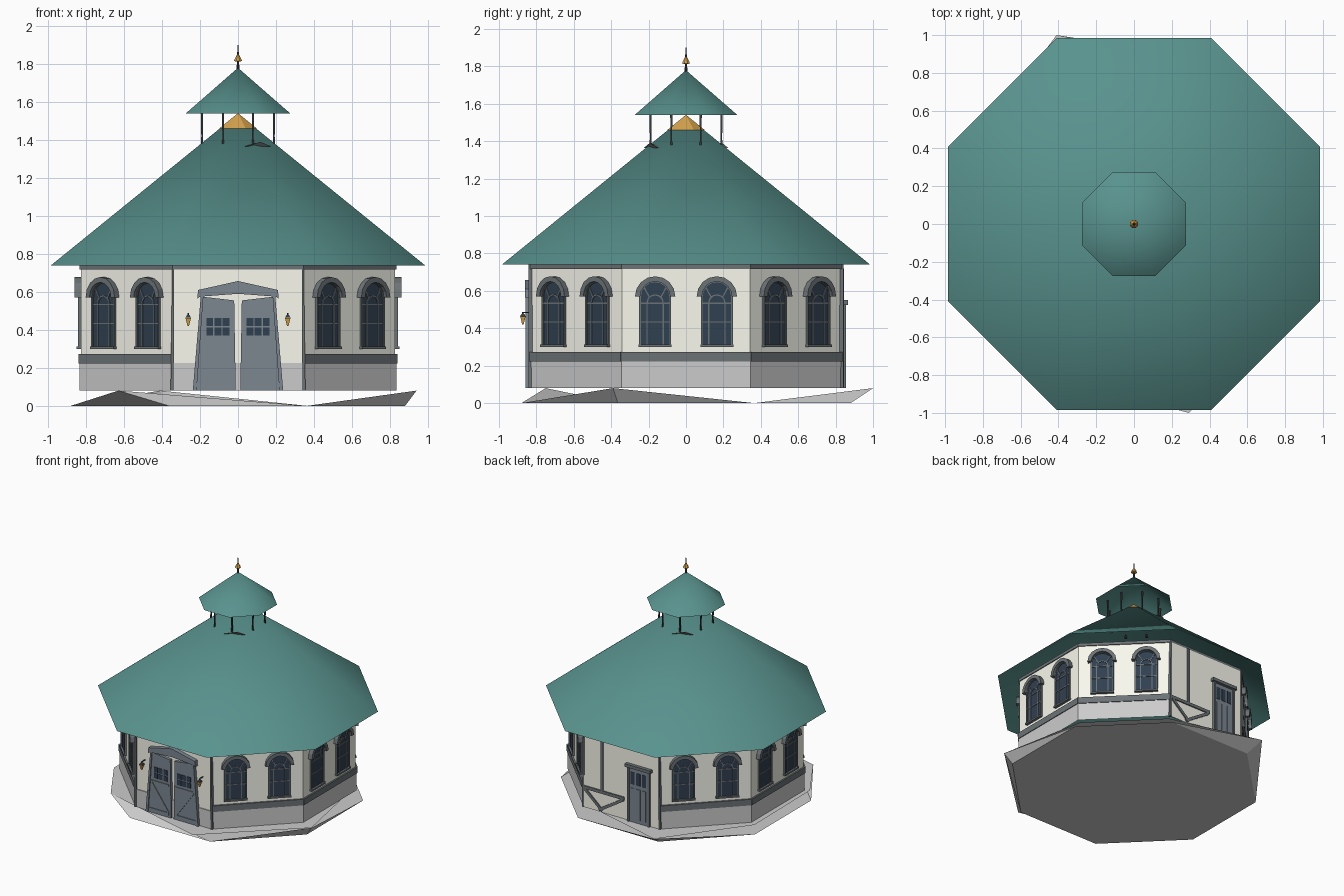
import bpy, bmesh
from math import pi, sin, cos, radians
from mathutils import Matrix, Vector

if "Cube" in bpy.data.objects:
    bpy.data.objects.remove(bpy.data.objects["Cube"])


def material(name, r, g, b):
    m = bpy.data.materials.new(name)
    m.diffuse_color = (r, g, b, 1)
    m.use_nodes = True
    m.node_tree.nodes["Principled BSDF"].inputs["Base Color"].default_value = m.diffuse_color
    return m


TEAL = material("teal_roof", .10, .29, .27)
CREAM = material("cream_plaster", .95, .95, .86)
STONE = material("pale_stone", .60, .60, .60)
TRIM = material("slate_trim", .15, .17, .18)
WOOD = material("door_paint", .20, .24, .28)
GLASS = material("dark_glass", .03, .05, .08)
GOLD = material("gold", .70, .38, .08)
DARK = material("dark_iron", .04, .045, .05)


def make(name, verts, faces, mat=None, smooth=False):
    me = bpy.data.meshes.new(name)
    me.from_pydata([tuple(v) for v in verts], [], faces)
    bm = bmesh.new()
    bm.from_mesh(me)
    if smooth:  # closes roof tips to a single point
        bmesh.ops.remove_doubles(bm, verts=bm.verts, dist=.002)
    bmesh.ops.recalc_face_normals(bm, faces=bm.faces)
    for f in bm.faces:
        f.smooth = smooth
    bm.to_mesh(me)
    bm.free()
    if mat:
        me.materials.append(mat)
    ob = bpy.data.objects.new(name, me)
    bpy.context.collection.objects.link(ob)
    return ob


def octagon(ap, z, n=8):
    r = ap / cos(pi / n)
    return [(r * cos((k + .5) * 2 * pi / n), r * sin((k + .5) * 2 * pi / n), z) for k in range(n)]


def loft(name, profile, mat=None, smooth=False, n=8, at=(0, 0), caps=True):
    """Stack of regular rings given as (apothem, height)."""
    v = [(x + at[0], y + at[1], z) for ap, h in profile for x, y, z in octagon(max(ap, .0004), h, n)]
    f = [(i * n + k, i * n + (k + 1) % n, (i + 1) * n + (k + 1) % n, (i + 1) * n + k)
         for i in range(len(profile) - 1) for k in range(n)]
    if caps:
        f += [tuple(range(n)), tuple(range(len(v) - n, len(v)))]
    return make(name, v, f, mat, smooth)


def place(ob, ang, u=0):
    """Turn a front-facing part onto the wall whose normal points to ang."""
    ob.matrix_world = Matrix.Rotation(radians(ang + 90), 4, 'Z') @ Matrix.Translation((u, 0, 0))
    return ob


def plate(name, pts, d0, d1, mat=None, ang=-90):
    """Polygon (u, z) on a wall, extruded from distance d0 to d1."""
    n = len(pts)
    v = [(u, -d, z) for d in (d0, d1) for u, z in pts]
    f = [tuple(range(n)), tuple(range(n, 2 * n))]
    f += [(k, (k + 1) % n, n + (k + 1) % n, n + k) for k in range(n)]
    return place(make(name, v, f, mat), ang)


def rect(name, u0, u1, z0, z1, d0, d1, mat=None, ang=-90):
    return plate(name, [(u0, z0), (u1, z0), (u1, z1), (u0, z1)], d0, d1, mat, ang)


def beam(name, a, b, w, d0, d1, mat, ang):
    a, b = Vector(a), Vector(b)
    s = (b - a).normalized().orthogonal() * w / 2
    return plate(name, [a + s, b + s, b - s, a - s], d0, d1, mat, ang)


def band(name, inner, outer, d0, d1, mat):
    """Strip between two matching outlines, extruded."""
    n = len(inner)
    v = [(u, -d, z) for d in (d0, d1) for row in (inner, outer) for u, z in row]
    f = []
    for k in range(n - 1):
        q = [k, k + 1, n + k + 1, n + k]
        f += [tuple(q), tuple(i + 2 * n for i in q),
              (k, k + 1, 2 * n + k + 1, 2 * n + k), (n + k, n + k + 1, 3 * n + k + 1, 3 * n + k)]
    f += [(0, n, 3 * n, 2 * n), (n - 1, 2 * n - 1, 4 * n - 1, 3 * n - 1)]
    return make(name, v, f, mat)


def arch(r, spring, foot=None, n=8):
    p = [(r * cos(pi * k / n), spring + r * sin(pi * k / n)) for k in range(n + 1)]
    return p if foot is None else [(r, foot)] + p + [(-r, foot)]


# Ground slab: regular foot, uneven top, some sides open
top = [(.80, .33), (.33, .80), (-.41, 1.0), (-.88, .37), (-.87, -.365), (-.63, -.75), (.29, -1.0), (.94, -.39)]
v = octagon(.88, 0) + [(x, y, .08) for x, y in top]
f = [tuple(range(8)), tuple(range(8, 16)),
     (4, 5, 13), (5, 6, 13), (6, 7, 15), (7, 0, 15), (1, 2, 10), (2, 3, 10)]
make("ground_slab", v, f)

# Walls, roofs and lantern
loft("plinth", [(.835, .08), (.835, .225), (.828, .225)], STONE, caps=False)
loft("plaster_wall", [(.828, .22), (.828, .74)], CREAM, caps=False)
loft("wall_top_band", [(.828, .718), (.835, .718), (.835, .742), (.828, .742)], TRIM, caps=False)
loft("main_roof", [(.985, .74), (0, 1.538)], TEAL, True, caps=False)
loft("roof_cap", [(.100, 1.46), (0, 1.541)], GOLD, caps=False)
loft("lantern_roof", [(.275, 1.54), (0, 1.78)], TEAL, True, caps=False)
for k in range(8):
    a = (k + .5) * pi / 4
    loft("lantern_post", [(.006, 1.36), (.004, 1.42), (.006, 1.54)], DARK, n=4,
         at=(.205 * cos(a), .205 * sin(a)))
for s in (1, -1):
    make("lantern_floor_edge", [(.03 * s, -.225 * s, 1.365), (.175 * s, -.15 * s, 1.365),
                                (.12 * s, -.195 * s, 1.39), (.1 * s, -.1 * s, 1.365)],
         [(0, 1, 2), (0, 2, 3), (1, 3, 2), (0, 3, 1)], TRIM)

# Finial
loft("finial_spike", [(.010, 1.76), (.006, 1.80), (.005, 1.85), (.001, 1.905)], DARK)
loft("finial_bead", [(.006, 1.812), (.021, 1.816), (.018, 1.826), (.004, 1.852)], GOLD)

# Arched windows: two on each of the six plain sides
SP = .57
parts = [
    plate("window_glass", arch(.078, SP, .31), .82, .834, GLASS),
    band("window_frame", arch(.076, SP, .31), arch(.086, SP, .31), .82, .842, TRIM),
    band("window_hood", arch(.080, SP), arch(.108, SP), .82, .862, TRIM),
    rect("window_sill", -.088, .088, .30, .313, .82, .85, TRIM),
    band("window_tracery", arch(.040, .535, .31, 6), arch(.047, .535, .31, 6), .83, .839, TRIM),
    rect("window_bar", -.078, .078, .43, .437, .83, .839, TRIM),
    rect("window_bar_upper", -.078, .078, .53, .537, .83, .839, TRIM),
]
for s in (1, -1):
    parts.append(beam("window_spoke", (.03 * s, .565), (.06 * s, .62), .007, .83, .839, TRIM, -90))
for ang in (-45, 0, 45, 135, 180, 225):
    rect("wall_band", -.347, .347, .222, .272, .828, .841, TRIM, ang)
    for u in (-.165, .165):
        for p in parts:
            c = p.copy()
            bpy.context.collection.objects.link(c)
            place(c, ang, u)
for p in parts:
    bpy.data.objects.remove(p)

# Corner posts beside the front and back walls
for ang in (-90, 90):
    for s in (1, -1):
        plate("corner_post", [(.355 * s, .08), (.338 * s, .08), (.336 * s, .74), (.346 * s, .74)],
              .82, .842, TRIM, ang)

# Front double doors, gable, lamps
for s in (1, -1):
    plate("door_leaf", [(.235 * s, .08), (.012 * s, .08), (.02 * s, .555), (.19 * s, .575)], .828, .850, WOOD)
    for i in range(3):
        for z in (.37, .42):
            u = (.045 + i * .043) * s
            rect("door_pane", u, u + .036 * s, z, z + .042, .845, .853, GLASS)
    rect("door_rail", .03 * s, .195 * s, .335, .35, .845, .856, WOOD)
    rect("door_rail_low", .03 * s, .215 * s, .10, .12, .845, .856, WOOD)
    beam("door_brace", (.035 * s, .12), (.19 * s, .335), .014, .845, .856, WOOD, -90)
    plate("door_jamb", [(.238 * s, .08), (.218 * s, .08), (.182 * s, .58), (.196 * s, .58)], .828, .858, WOOD)
    # wall lamp
    loft("lamp_glass", [(.004, .42), (.014, .462)], GOLD, n=4, at=(.262 * s, -.872))
    loft("lamp_cap", [(.016, .464), (.003, .482)], DARK, n=4, at=(.262 * s, -.872))
    rect("lamp_arm", .259 * s, .265 * s, .482, .488, .828, .878, DARK)
plate("door_gable", [(-.215, .565), (-.2, .575), (0, .59), (.2, .575), (.215, .565),
                     (.21, .61), (0, .657), (-.21, .61)], .828, .862, WOOD)

# Back wall: timber framing and side door (u runs towards -x here)
B = 90
rect("back_wall_panel", -.338, .338, .08, .72, .828, .837, CREAM, B)
rect("back_post", -.185, -.163, .24, .72, .83, .846, TRIM, B)
rect("back_beam", -.338, .03, .235, .26, .83, .846, TRIM, B)
beam("back_brace_a", (-.33, .235), (-.17, .095), .022, .83, .846, TRIM, B)
beam("back_brace_b", (-.20, .095), (.02, .235), .022, .83, .846, TRIM, B)
rect("back_door", .08, .25, .08, .52, .83, .848, WOOD, B)
for u in (.065, .25):
    rect("back_door_jamb", u, u + .016, .08, .53, .83, .856, TRIM, B)
rect("back_door_lintel", .05, .28, .525, .55, .83, .866, TRIM, B)
for i in range(3):
    u = .092 + i * .052
    rect("back_door_pane", u, u + .036, .39, .49, .84, .851, GLASS, B)
    rect("back_door_plank", u, u + .036, .11, .36, .84, .853, WOOD, B)
